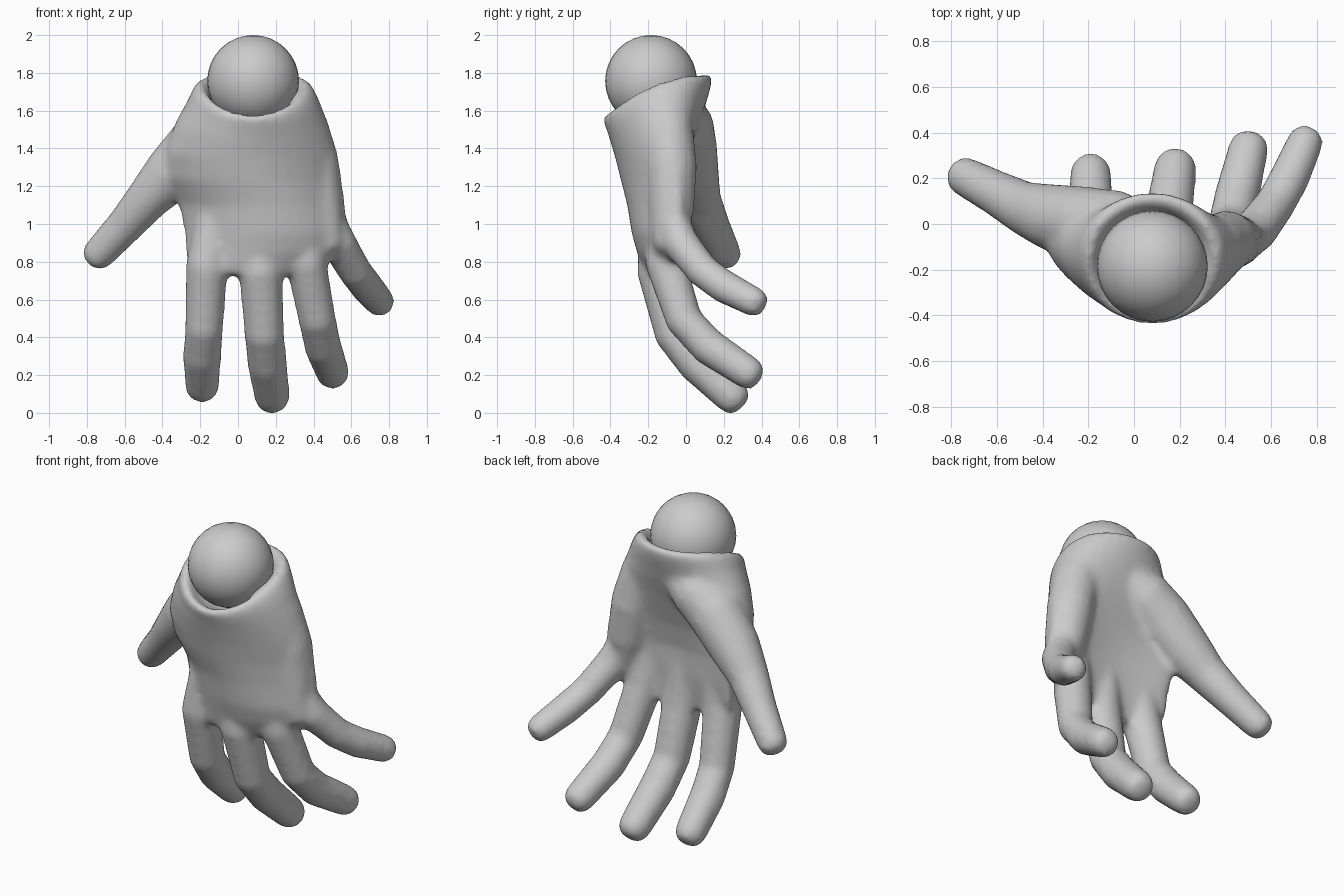
import bpy, bmesh
from math import sin, cos, pi
from mathutils import Vector

bm = bmesh.new()


def skin(rings):
    """Bridge a list of vertex rings into a closed body."""
    loops = [[bm.verts.new(p) for p in r] for r in rings]
    faces = []
    n = len(loops[0])
    for a, b in zip(loops, loops[1:]):
        for i in range(n):
            j = (i + 1) % n
            faces.append(bm.faces.new((a[i], a[j], b[j], b[i])))
    for loop in (loops[0], loops[-1]):
        c = bm.verts.new(sum((v.co for v in loop), Vector()) / n)
        for i in range(n):
            faces.append(bm.faces.new((loop[i], loop[(i + 1) % n], c)))
    bmesh.ops.recalc_face_normals(bm, faces=faces)


def palm_ring(z, x0, x1, y0, camber, h, drop, n=32):
    """Cupped cross-section; drop lowers its front edge."""
    ring = []
    for i in range(n):
        t = 2 * pi * i / n
        y = y0 + camber * cos(t) ** 2 + h * sin(t)
        f = (1 - sin(t)) / 2
        ring.append(Vector(((x0 + x1) / 2 + (x1 - x0) / 2 * cos(t), y, z - drop * f ** 2)))
    return ring


def digit(path, radii, n=14):
    """Tapered tube along a path with a rounded tip."""
    pts = [Vector(p) for p in path]
    radii = list(radii)
    d, r, end = (pts[-1] - pts[-2]).normalized(), radii[-1], pts[-1]
    for along, scale in ((0.4, 0.93), (0.7, 0.74), (0.86, 0.4)):
        pts.append(end + d * r * along)
        radii.append(r * scale)
    rings = []
    for i, p in enumerate(pts):
        a, b = pts[max(i - 1, 0)], pts[min(i + 1, len(pts) - 1)]
        t = (b - a).normalized()
        u = Vector((1, 0, 0))
        u = (u - t * u.dot(t)).normalized()
        v = t.cross(u)
        rings.append([p + (u * cos(k * 2 * pi / n) + v * sin(k * 2 * pi / n)) * radii[i]
                      for k in range(n)])
    skin(rings)


# Palm, from the hollow socket over the cuff lip and down to the knuckles
skin([palm_ring(*s) for s in (
    (1.53, 0.00, 0.16, -0.17, 0, 0.08, 0.03),
    (1.60, -0.10, 0.26, -0.17, 0, 0.18, 0.06),
    (1.77, -0.175, 0.335, -0.17, 0, 0.245, 0.19),
    (1.80, -0.20, 0.36, -0.155, 0, 0.275, 0.22),
    (1.775, -0.235, 0.395, -0.15, 0, 0.292, 0.22),
    (1.70, -0.265, 0.43, -0.15, 0.01, 0.275, 0.19),
    (1.57, -0.33, 0.475, -0.16, 0.05, 0.245, 0.12),
    (1.40, -0.39, 0.525, -0.175, 0.10, 0.20, 0.05),
    (1.25, -0.39, 0.55, -0.185, 0.135, 0.16, 0.02),
    (1.10, -0.315, 0.57, -0.185, 0.145, 0.127, 0),
    (0.95, -0.285, 0.59, -0.175, 0.13, 0.113, 0),
    (0.85, -0.28, 0.56, -0.165, 0.11, 0.095, 0),
    (0.78, -0.265, 0.46, -0.155, 0.075, 0.08, 0),
    (0.73, -0.25, 0.40, -0.145, 0.06, 0.065, 0))])

# Fleshy mound on the outer side of the palm
digit([(0.25, -0.13, 1.68), (0.35, -0.095, 1.50), (0.405, -0.075, 1.30),
       (0.44, -0.075, 1.08), (0.47, -0.085, 0.92)], (0.13, 0.135, 0.135, 0.12, 0.095))

# Thumb with the large mound at its base
digit([(0.03, -0.04, 1.58), (-0.08, -0.01, 1.52), (-0.21, 0.0, 1.42), (-0.36, 0.03, 1.26),
       (-0.48, 0.07, 1.13), (-0.60, 0.135, 0.99), (-0.735, 0.205, 0.845)],
      (0.14, 0.16, 0.165, 0.148, 0.118, 0.10, 0.088))

# Four fingers: buried root, base, knuckle, bend, tip
fingers = (
    ([(-0.13, -0.13, 1.05), (-0.165, -0.125, 0.78), (-0.18, -0.045, 0.44),
      (-0.19, 0.06, 0.30), (-0.19, 0.22, 0.145)], 0.102),
    ([(0.10, -0.15, 1.05), (0.12, -0.145, 0.75), (0.14, -0.06, 0.41),
      (0.155, 0.06, 0.26), (0.18, 0.24, 0.09)], 0.106),
    ([(0.33, -0.13, 1.05), (0.36, -0.11, 0.8), (0.42, -0.01, 0.49),
      (0.45, 0.12, 0.35), (0.50, 0.325, 0.215)], 0.1),
    ([(0.45, -0.09, 1.10), (0.53, -0.03, 0.90), (0.62, 0.09, 0.75),
      (0.68, 0.20, 0.67), (0.748, 0.355, 0.59)], 0.09))
for path, r in fingers:
    digit(path, (r * 0.85, r * 1.1, r, r, r * 0.9))

mesh = bpy.data.meshes.new("hand")
bm.to_mesh(mesh)
bm.free()
hand = bpy.data.objects.new("hand", mesh)
bpy.context.collection.objects.link(hand)

# Fuse palm and digits into one soft skin
fuse = hand.modifiers.new("fuse", 'REMESH')
fuse.mode = 'VOXEL'
fuse.voxel_size = 0.018
fuse.use_smooth_shade = True
soften = hand.modifiers.new("soften", 'SMOOTH')
soften.factor = 0.5
soften.iterations = 13

# Ball joint seated in the wrist socket
bpy.ops.mesh.primitive_uv_sphere_add(segments=32, ring_count=16, radius=0.243,
                                     location=(0.08, -0.185, 1.757))
ball = bpy.context.object
ball.name = "wrist_ball"
bpy.ops.object.shade_smooth()
